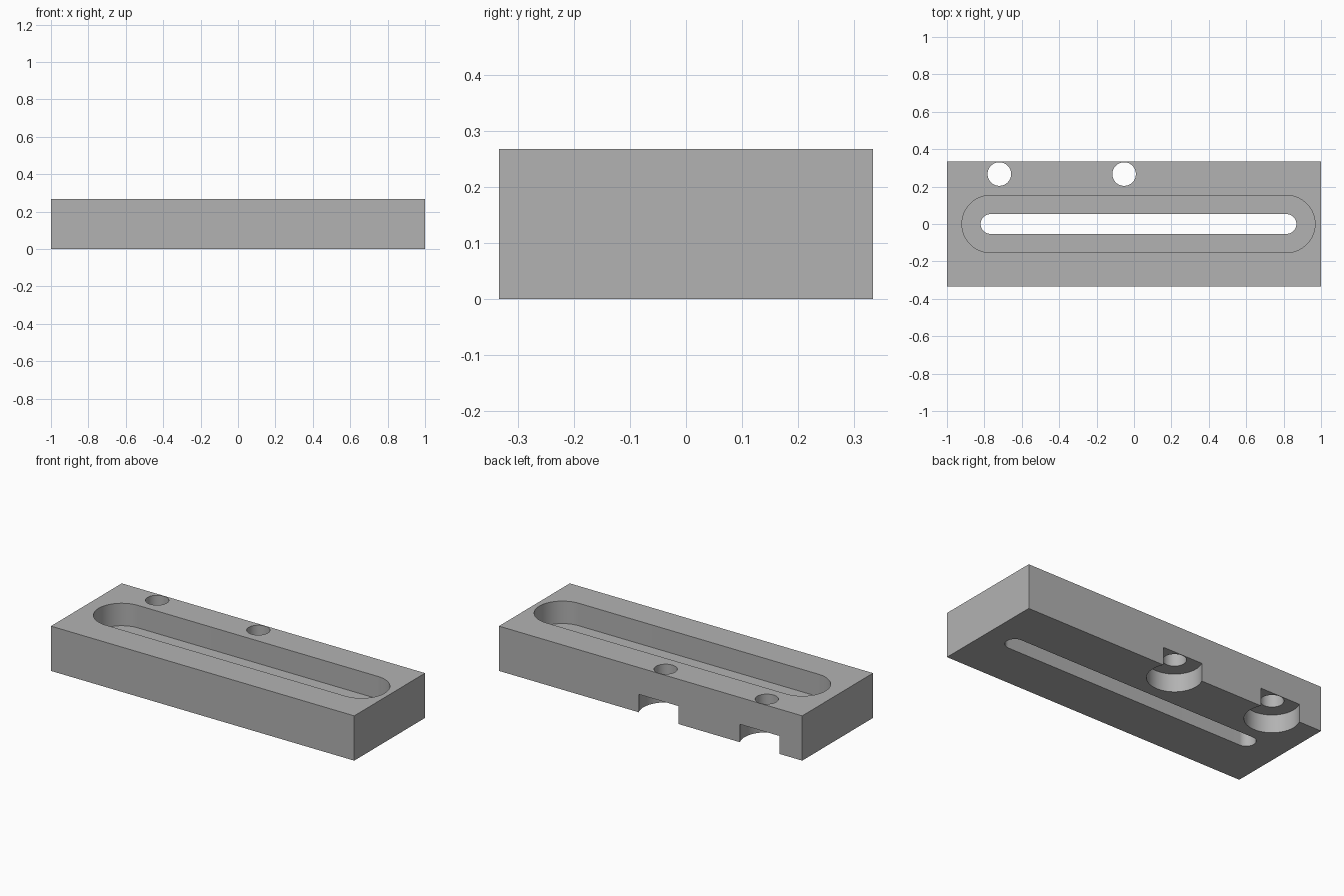
import bpy, bmesh, math

LENGTH, DEPTH, HEIGHT = 2.0, 0.667, 0.267
SLOT_X = (-0.767, 0.815)      # centres of the slot's round ends
POCKET_FLOOR = 0.133
HOLES_X = (-0.72, -0.053)
HOLE_Y = 0.267

default = bpy.data.objects.get("Cube")
if default:
    bpy.data.objects.remove(default, do_unlink=True)

grey = bpy.data.materials.new("plain grey")
grey.use_nodes = True
grey.diffuse_color = (0.448, 0.448, 0.448, 1)
grey.node_tree.nodes["Principled BSDF"].inputs["Base Color"].default_value = grey.diffuse_color


def add_object(name, bm):
    bmesh.ops.recalc_face_normals(bm, faces=bm.faces)
    mesh = bpy.data.meshes.new(name)
    bm.to_mesh(mesh)
    bm.free()
    mesh.materials.append(grey)
    obj = bpy.data.objects.new(name, mesh)
    bpy.context.collection.objects.link(obj)
    return obj


def round_prism(name, x0, x1, y, radius, z0, z1, steps=32):
    """Upright prism with round ends; a cylinder when x0 equals x1."""
    bm = bmesh.new()
    verts = []
    for cx, start in ((x1, -math.pi / 2), (x0, math.pi / 2)):
        count = steps if x0 == x1 else steps + 1
        for i in range(count):
            a = start + math.pi * i / steps
            verts.append(bm.verts.new((cx + radius * math.cos(a), y + radius * math.sin(a), z0)))
    base = bm.faces.new(verts)
    top = bmesh.ops.extrude_face_region(bm, geom=[base])["geom"]
    bmesh.ops.translate(bm, vec=(0, 0, z1 - z0),
                        verts=[g for g in top if isinstance(g, bmesh.types.BMVert)])
    return add_object(name, bm)


# Solid block
bm = bmesh.new()
bmesh.ops.create_cube(bm, size=1)
bmesh.ops.scale(bm, vec=(LENGTH, DEPTH, HEIGHT), verts=bm.verts)
bmesh.ops.translate(bm, vec=(0, 0, HEIGHT / 2), verts=bm.verts)
block = add_object("slotted_block", bm)

# Wide pocket from above and narrow slot right through
cutters = [
    round_prism("pocket_cutter", *SLOT_X, 0, 0.153, POCKET_FLOOR, HEIGHT + 0.1),
    round_prism("slot_cutter", *SLOT_X, 0, 0.053, -0.1, HEIGHT + 0.1),
]
# Bolt holes, with counterbores below that break through the back
for x in HOLES_X:
    cutters.append(round_prism("counterbore_cutter", x, x, HOLE_Y, 0.147, -0.1, 0.107))
    cutters.append(round_prism("hole_cutter", x, x, HOLE_Y, 0.063, -0.1, HEIGHT + 0.1))

bpy.ops.object.select_all(action='DESELECT')
block.select_set(True)
bpy.context.view_layer.objects.active = block
for cutter in cutters:
    cutter.hide_render = True
    mod = block.modifiers.new(cutter.name, 'BOOLEAN')
    mod.operation = 'DIFFERENCE'
    mod.solver = 'EXACT'
    mod.object = cutter
    bpy.ops.object.modifier_apply(modifier=mod.name)
    bpy.data.objects.remove(cutter, do_unlink=True)

# Round walls smooth, machined edges sharp
bpy.ops.object.shade_smooth_by_angle(angle=math.radians(30))
